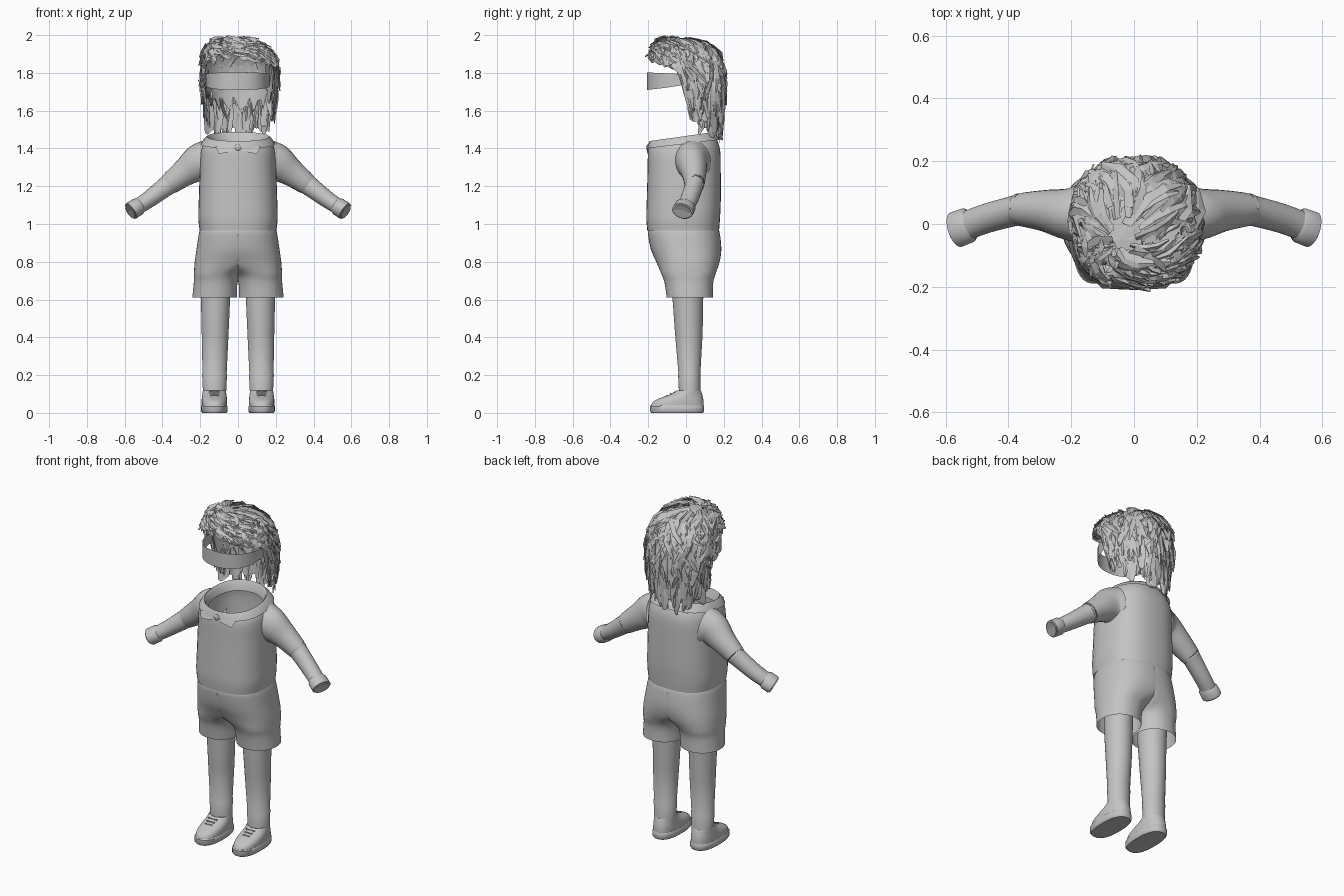
import bpy, bmesh, math, random
from mathutils import Vector

random.seed(4)
if "Cube" in bpy.data.objects:
    bpy.data.objects.remove(bpy.data.objects["Cube"])

GREY = bpy.data.materials.new("plain grey")
GREY.use_nodes = True
GREY.diffuse_color = (0.55, 0.55, 0.55, 1)
GREY.node_tree.nodes["Principled BSDF"].inputs["Base Color"].default_value = (0.55, 0.55, 0.55, 1)


def make(name, bm, smooth=True, mirror=False):
    me = bpy.data.meshes.new(name)
    bm.to_mesh(me)
    bm.free()
    ob = bpy.data.objects.new(name, me)
    bpy.context.collection.objects.link(ob)
    me.materials.append(GREY)
    if mirror:
        ob.modifiers.new("Mirror", "MIRROR").use_mirror_merge = False
    if smooth:
        bpy.ops.object.select_all(action="DESELECT")
        ob.select_set(True)
        bpy.context.view_layer.objects.active = ob
        bpy.ops.object.shade_smooth_by_angle(angle=math.radians(40))
    return ob


def skin(rings, closed=True, cap_start=False, cap_end=False):
    """Bridge a list of point rings into one surface."""
    bm = bmesh.new()
    rows = [[bm.verts.new(p) for p in ring] for ring in rings]
    n = len(rows[0])
    for a, b in zip(rows, rows[1:]):
        for i in range(n if closed else n - 1):
            j = (i + 1) % n
            bm.faces.new((a[i], a[j], b[j], b[i]))
    if cap_start:
        bm.faces.new(rows[0][::-1])
    if cap_end:
        bm.faces.new(rows[-1])
    bmesh.ops.recalc_face_normals(bm, faces=bm.faces)
    return bm


def power(v, e):
    return math.copysign(abs(v) ** (2 / e), v)


def flat_ring(z, cx, cy, rx, ry, e=2.0, tilt=0.0, n=40, half=False):
    """Level superellipse; tilt raises it to the back, half stops it at x = 0."""
    pts = []
    for i in range(n):
        t = math.tau * i / n
        x, y = cx + rx * power(math.cos(t), e), cy + ry * power(math.sin(t), e)
        pts.append((max(x, 0.0) if half else x, y, z + tilt * y))
    return pts


def smooth_path(keys, steps=5):
    """Catmull-Rom through rows of numbers."""
    out = []
    for i in range(len(keys) - 1):
        p0, p1, p2, p3 = (keys[min(max(i + k, 0), len(keys) - 1)] for k in (-1, 0, 1, 2))
        for s in range(steps):
            t = s / steps
            out.append([b + 0.5 * t * (c - a + t * (2 * a - 5 * b + 4 * c - d + t * (3 * (b - c) + d - a)))
                        for a, b, c, d in zip(p0, p1, p2, p3)])
    return out + [list(keys[-1])]


def tube(keys, steps=5, n=24):
    """Tube along x, y, z, with depth radius and height radius per key."""
    rows = smooth_path(keys, steps)
    rings = []
    for i, (x, y, z, ry, rz) in enumerate(rows):
        a, b = rows[max(i - 1, 0)], rows[min(i + 1, len(rows) - 1)]
        d = (Vector(b[:3]) - Vector(a[:3])).normalized()
        up = d.cross(Vector((0, 1, 0))).normalized()
        side = up.cross(d)
        rings.append([Vector((x, y, z)) + side * ry * math.cos(math.tau * k / n)
                      + up * rz * math.sin(math.tau * k / n) for k in range(n)])
    return skin(rings)


# Shirt body, open at the neck
body = [(0.965, 0, -0.015, 0.203, 0.19, 2.5, 0), (1.03, 0, -0.015, 0.21, 0.195, 2.5, 0),
        (1.12, 0, -0.012, 0.208, 0.196, 2.5, 0), (1.26, 0, -0.01, 0.203, 0.194, 2.5, 0),
        (1.37, 0, -0.01, 0.198, 0.192, 2.5, 0.04), (1.42, 0, -0.015, 0.186, 0.183, 2.4, 0.1),
        (1.455, 0, -0.022, 0.162, 0.168, 2.3, 0.15)]
make("shirt_body", skin([flat_ring(*r) for r in smooth_path(body)]))

# Folded collar with two front points and a button
collar = [(1.41, 0, -0.022, 0.145, 0.15, 2.2, 0.14), (1.455, 0, -0.024, 0.154, 0.163, 2.2, 0.14),
          (1.466, 0, -0.022, 0.164, 0.17, 2.2, 0.14), (1.452, 0, -0.018, 0.18, 0.18, 2.3, 0.13),
          (1.425, 0, -0.014, 0.196, 0.191, 2.4, 0.12)]
make("collar", skin([flat_ring(*r) for r in collar]))
bm = bmesh.new()
bm.faces.new([bm.verts.new(p) for p in ((0.02, -0.192, 1.42), (0.03, -0.207, 1.385),
                                        (0.1, -0.206, 1.37), (0.12, -0.187, 1.41))])
make("collar_point", bm, mirror=True)
bm = bmesh.new()
bmesh.ops.create_uvsphere(bm, u_segments=14, v_segments=8, radius=0.017)
bmesh.ops.scale(bm, vec=(1, 0.4, 1), verts=bm.verts)
bmesh.ops.translate(bm, vec=(0, -0.203, 1.405), verts=bm.verts)
make("button", bm)

# Arms from the shoulder, with a small step at the sleeve hem, and open cuffs
arm = [(0.165, 0.032, 1.33, 0.1, 0.115), (0.21, 0.032, 1.32, 0.083, 0.1), (0.28, 0.042, 1.274, 0.067, 0.074),
       (0.36, 0.046, 1.215, 0.053, 0.058), (0.364, 0.046, 1.212, 0.049, 0.054),
       (0.47, 0.018, 1.132, 0.047, 0.045), (0.55, -0.012, 1.078, 0.046, 0.04)]
make("arm", tube(arm), mirror=True)
make("cuff", tube([(0.52, 0, 1.098, 0.047, 0.042), (0.53, -0.004, 1.092, 0.057, 0.048),
                   (0.567, -0.018, 1.068, 0.058, 0.048), (0.572, -0.02, 1.064, 0.05, 0.04),
                   (0.54, -0.008, 1.085, 0.042, 0.034)], 1), mirror=True)

# Shorts: each half opens out below the crotch into a trouser leg
shorts = [(0.975, 0, -0.013, 0.195, 0.18, 2.4), (0.955, 0, -0.012, 0.206, 0.19, 2.4),
          (0.87, 0.006, 0, 0.213, 0.187, 2.4), (0.8, 0.045, 0.01, 0.184, 0.168, 2.4),
          (0.74, 0.105, 0.013, 0.128, 0.145, 2.3), (0.69, 0.118, 0.015, 0.116, 0.129, 2.2),
          (0.61, 0.124, 0.02, 0.118, 0.122, 2.1)]
make("shorts", skin([flat_ring(*r, n=120, half=True) for r in smooth_path(shorts)]), mirror=True)

# Legs with a small sock step
leg = [(0.66, 0.12, 0.012, 0.078, 0.083), (0.6, 0.119, 0.01, 0.077, 0.081), (0.42, 0.121, 0.015, 0.071, 0.073),
       (0.21, 0.124, 0.018, 0.064, 0.058), (0.205, 0.124, 0.018, 0.066, 0.06), (0.08, 0.124, 0.02, 0.06, 0.056)]
make("leg", skin([flat_ring(*r) for r in leg]), mirror=True)

# Shoes: sole, upper and laces
sole = [(0, 0.125, -0.047, 0.064, 0.137, 2.5), (0.008, 0.125, -0.047, 0.07, 0.143, 2.5),
        (0.035, 0.125, -0.047, 0.07, 0.143, 2.5), (0.04, 0.125, -0.046, 0.066, 0.139, 2.5)]
make("shoe_sole", skin([flat_ring(*r) for r in sole], cap_start=True, cap_end=True), mirror=True)
upper = [(0.035, 0.125, -0.046, 0.067, 0.14, 2.4), (0.06, 0.125, -0.04, 0.068, 0.133, 2.3),
         (0.08, 0.125, -0.022, 0.066, 0.112, 2.2), (0.1, 0.125, 0.002, 0.063, 0.083, 2),
         (0.118, 0.125, 0.014, 0.06, 0.064, 2), (0.112, 0.125, 0.015, 0.05, 0.053, 2)]
make("shoe_upper", skin([flat_ring(*r) for r in smooth_path(upper, 3)], cap_end=True), mirror=True)
bm = bmesh.new()
for i in range(3):
    lace = bmesh.ops.create_cube(bm, size=1)["verts"]
    bmesh.ops.scale(bm, vec=(0.055 - 0.006 * i, 0.008, 0.01), verts=lace)
    bmesh.ops.translate(bm, vec=(0.125, -0.06 - 0.02 * i, 0.108 - 0.009 * i), verts=lace)
make("laces", bm, smooth=False, mirror=True)

# Curved band in front of the face
rings = []
for k in range(33):
    a = math.pi * k / 32
    f = math.sin(a) ** 0.5
    x, y = 0.17 * power(math.cos(a), 2.4), -0.207 * power(math.sin(a), 2.4)
    rings.append([(x, y, 1.745 - 0.035 * f), (x, y, 1.79 + 0.012 * f)])
make("face_band", skin(rings, closed=False))


# Hair: an inner cap and layers of jagged flat locks flowing from an off-centre crown
def hair_point(a, t, scale=1.0):
    u = math.sin(a)
    low = 1.808 - 0.067 * u if u < -0.1 else max(1.815 - 1.2 * (u + 0.1), 1.55 - 0.07 * max(u, 0))
    z = 1.98 + (low - 1.98) * t ** 1.4
    if z > 1.77:
        r = (1 - min((z - 1.77) / 0.21, 1) ** 2.6) ** (1 / 2.6)
    else:
        r = 1 - 0.5 * (1.77 - z)
    x = 0.012 - 0.05 * max(1 - t, 0) ** 2 + 0.19 * r * power(math.cos(a), 2.4)
    y = -0.05 * max(1 - t, 0) ** 2 + 0.205 * r * power(u, 2.4)
    return Vector((x * scale, y * scale, 1.75 + (z - 1.75) * (0.5 + 0.5 * scale)))


rings = [[hair_point(math.tau * k / 48, max(i / 10 * (0.78 + 0.07 * math.sin(k * 2.3)), 0.001), 0.95)
          for k in range(48)] for i in range(11)]
make("hair_cap", skin(rings, cap_start=True), smooth=False)

bm = bmesh.new()
for i in range(640):
    a, t = random.uniform(0, math.tau), random.uniform(0.015, 0.85)
    front = max(-math.sin(a), 0)
    length = random.uniform(0.15, 0.36)
    sweep = random.uniform(-0.7, 0.9) * (1 - t) + 0.4 * front
    width = random.uniform(0.01, 0.034)
    twist = random.uniform(-0.7, 0.7)
    lift = random.uniform(-0.004, 0.03)
    reach = random.uniform(0.95, 1.08)
    rows = []
    for s in range(4):
        f = s / 3
        p = hair_point(a + sweep * f, min(t + length * f, reach))
        out = (p - Vector((0.01, 0, 1.72))).normalized()
        flow = hair_point(a + sweep * (f + 0.1), t + length * (f + 0.1)) - hair_point(a + sweep * f, t + length * f)
        side = out.cross(flow).normalized() + out * twist
        w = width * (0.6, 1.0, 0.9, 0.35)[s] * (1 - 0.4 * front)
        p += out * lift * f
        rows.append([bm.verts.new(q) for q in (p - side * w, p + out * 0.006, p + side * w)])
    for r, q in zip(rows, rows[1:]):
        for k in (0, 1):
            bm.faces.new((r[k], r[k + 1], q[k + 1], q[k]))
make("hair_locks", bm, smooth=False)
